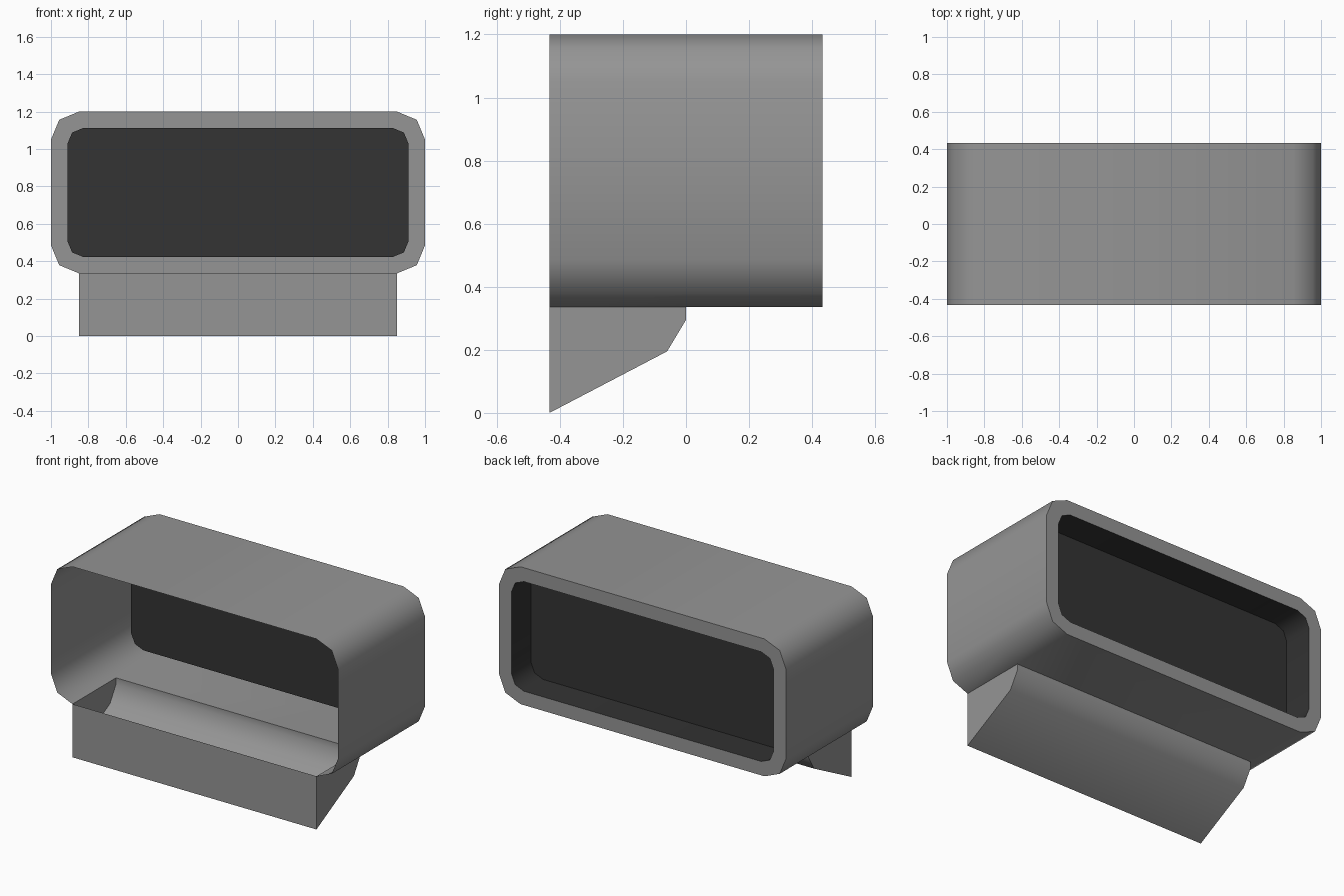
import bpy, math

if "Cube" in bpy.data.objects:
    bpy.data.objects.remove(bpy.data.objects["Cube"])

D = 0.433          # half depth
BASE = 0.335       # underside of the shell
MID_Z = 0.7675     # centre height of the shell


def material(name, v):
    m = bpy.data.materials.new(name)
    m.diffuse_color = (v, v, v, 1)
    m.use_nodes = True
    m.node_tree.nodes["Principled BSDF"].inputs["Base Color"].default_value = m.diffuse_color
    return m


grey = material("grey metal", 0.30)
dark = material("dark panel", 0.033)


def make(name, verts, faces, mat):
    me = bpy.data.meshes.new(name)
    me.from_pydata(verts, [], faces)
    me.materials.append(mat)
    ob = bpy.data.objects.new(name, me)
    bpy.context.collection.objects.link(ob)
    bpy.ops.object.select_all(action='DESELECT')
    ob.select_set(True)
    bpy.context.view_layer.objects.active = ob
    bpy.ops.object.shade_smooth_by_angle(angle=math.radians(50))
    return ob


def loop(hx, hz, r, y):
    """Rounded rectangle, counter-clockwise seen from the front."""
    pts = []
    for sx, sz, start in ((1, -1, -90), (1, 1, 0), (-1, 1, 90), (-1, -1, 180)):
        for k in range(3):
            a = math.radians(start + 45 * k)
            pts.append((sx * (hx - r) + r * math.cos(a), y,
                        MID_Z + sz * (hz - r) + r * math.sin(a)))
    return pts


def bands(loops):
    """Join successive loops with quads."""
    n = len(loops[0])
    verts = [p for l in loops for p in l]
    faces = []
    for k in range(len(loops) - 1):
        a, b = k * n, (k + 1) * n
        for i in range(n):
            j = (i + 1) % n
            faces.append((a + i, b + i, b + j, a + j))
    return verts, faces


# Outer shell with back rim; the flat floor is open in front above the chute
HX, HZ, R = 1.0, 0.4325, 0.15
IX, IZ, IR = 0.912, 0.345, 0.085
verts, faces = bands([loop(HX, HZ, R, -D), loop(HX, HZ, R, 0),
                      loop(HX, HZ, R, D), loop(IX, IZ, IR, D)])
del faces[11]      # front half of the floor
make("shell", verts, faces, grey)

# Dark recessed back panel with its side walls
verts, faces = bands([loop(IX, IZ, IR, D), loop(IX, IZ, IR, 0.24)])
faces.append(tuple(range(23, 11, -1)))
make("recessed_panel", verts, faces, dark)

# Open-topped chute under the front
prof = [(-D, BASE), (-D, 0), (-0.06, 0.195), (0, 0.295), (0, BASE)]
n = len(prof)
verts = [(x, y, z) for x in (-0.85, 0.85) for y, z in prof]
faces = [(i, i + 1, n + i + 1, n + i) for i in range(n - 1)]
faces += [tuple(range(n - 1, -1, -1)), tuple(range(n, 2 * n))]
make("chute", verts, faces, grey)
